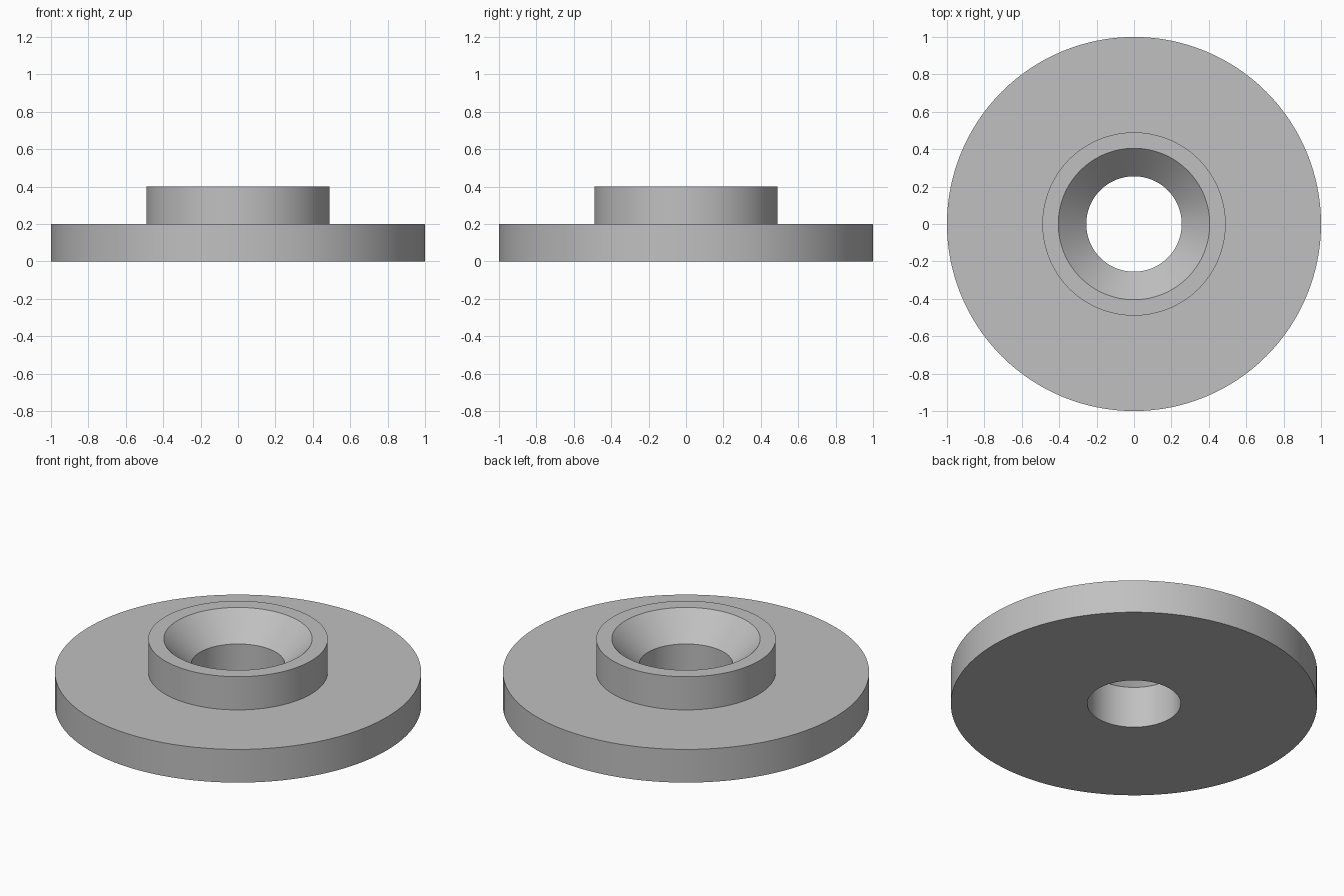
import bpy
import bmesh
import math

cube = bpy.data.objects.get("Cube")
if cube:
    bpy.data.objects.remove(cube, do_unlink=True)

SEGMENTS = 128

# Plain grey material
grey = bpy.data.materials.new("plain_grey")
grey.use_nodes = True
colour = (0.53, 0.53, 0.53, 1.0)
grey.diffuse_color = colour
grey.node_tree.nodes["Principled BSDF"].inputs["Base Color"].default_value = colour

# Closed cross-section (radius, height): flange, hub, countersink and bore
profile = [
    (0.255, 0.0), (1.0, 0.0), (1.0, 0.2), (0.49, 0.2),
    (0.49, 0.4), (0.405, 0.4), (0.255, 0.25),
]


def lathe(name, points, material):
    """Revolve a closed profile about the z axis."""
    bm = bmesh.new()
    verts = [bm.verts.new((r, 0, z)) for r, z in points]
    edges = [bm.edges.new((a, b)) for a, b in zip(verts, verts[1:] + verts[:1])]
    bmesh.ops.spin(bm, geom=verts + edges, cent=(0, 0, 0), axis=(0, 0, 1),
                   angle=math.tau, steps=SEGMENTS, use_merge=True)
    bmesh.ops.remove_doubles(bm, verts=bm.verts[:], dist=0.0001)
    bmesh.ops.recalc_face_normals(bm, faces=bm.faces[:])
    mesh = bpy.data.meshes.new(name)
    bm.to_mesh(mesh)
    bm.free()
    mesh.materials.append(material)
    obj = bpy.data.objects.new(name, mesh)
    bpy.context.collection.objects.link(obj)
    return obj


# Flanged bushing with a countersunk hole
bushing = lathe("flanged_bushing", profile, grey)
bpy.ops.object.select_all(action="DESELECT")
bushing.select_set(True)
bpy.context.view_layer.objects.active = bushing
bpy.ops.object.shade_smooth_by_angle(angle=math.radians(30))
